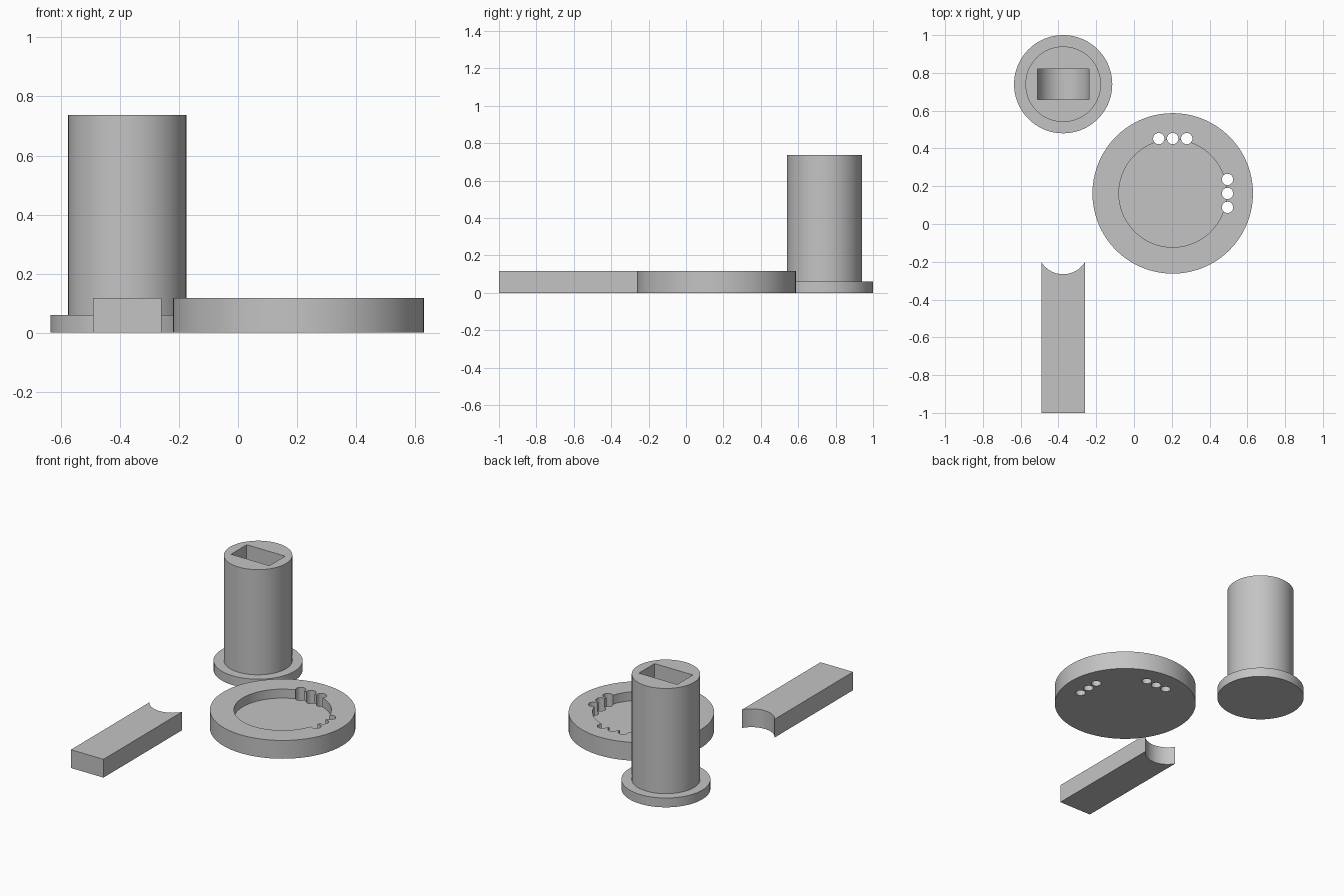
import bpy
import bmesh
from math import cos, sin, pi, asin

cube = bpy.data.objects.get("Cube")
if cube:
    bpy.data.objects.remove(cube, do_unlink=True)

gray = bpy.data.materials.new("light_gray")
gray.use_nodes = True
COLOR = (0.55, 0.55, 0.55, 1)
gray.diffuse_color = COLOR
gray.node_tree.nodes["Principled BSDF"].inputs["Base Color"].default_value = COLOR


def arc(cx, cy, r, a0, a1, n):
    """Points along an arc, ends included."""
    return [(cx + r * cos(a0 + (a1 - a0) * i / n),
             cy + r * sin(a0 + (a1 - a0) * i / n)) for i in range(n + 1)]


def circle(cx, cy, r, n=72):
    return arc(cx, cy, r, 0, 2 * pi, n)[:-1]


def prism(name, outline, low, high, upright=False):
    """Extrude an outline along z, or along y when upright."""
    bm = bmesh.new()
    place = (lambda p: (p[0], low, p[1])) if upright else (lambda p: (p[0], p[1], low))
    face = bm.faces.new([bm.verts.new(place(p)) for p in outline])
    new = bmesh.ops.extrude_face_region(bm, geom=[face])["geom"]
    move = (0, high - low, 0) if upright else (0, 0, high - low)
    bmesh.ops.translate(bm, vec=move,
                        verts=[v for v in new if isinstance(v, bmesh.types.BMVert)])
    return finish(name, bm)


def lathe(name, cx, cy, profile, n=72):
    """Stack rings of (radius, z) with closed ends."""
    bm = bmesh.new()
    rings = [[bm.verts.new((x, y, z)) for x, y in circle(cx, cy, r, n)]
             for r, z in profile]
    for a, b in zip(rings, rings[1:]):
        for i in range(n):
            j = (i + 1) % n
            bm.faces.new((a[i], a[j], b[j], b[i]))
    bm.faces.new(rings[0])
    bm.faces.new(rings[-1])
    return finish(name, bm)


def finish(name, bm):
    bmesh.ops.recalc_face_normals(bm, faces=bm.faces)
    mesh = bpy.data.meshes.new(name)
    bm.to_mesh(mesh)
    bm.free()
    mesh.materials.append(gray)
    obj = bpy.data.objects.new(name, mesh)
    bpy.context.collection.objects.link(obj)
    return obj


def activate(obj):
    bpy.ops.object.select_all(action="DESELECT")
    obj.select_set(True)
    bpy.context.view_layer.objects.active = obj


def cut(obj, cutter):
    mod = obj.modifiers.new("cut", "BOOLEAN")
    mod.operation, mod.solver, mod.object = "DIFFERENCE", "EXACT", cutter
    activate(obj)
    bpy.ops.object.modifier_apply(modifier=mod.name)
    bpy.data.objects.remove(cutter, do_unlink=True)


def smooth(obj):
    activate(obj)
    bpy.ops.object.shade_smooth_by_angle(angle=pi / 6)


# Flanged post with a deep, round-bottomed slot
PX, PY, SLOT_R, POST_TOP = -0.375, 0.74, 0.137, 0.738
post = lathe("flanged_post", PX, PY,
             [(0.26, 0), (0.26, 0.06), (0.2, 0.06), (0.2, POST_TOP)])
slot = arc(PX, 0.06 + SLOT_R, SLOT_R, pi, 2 * pi, 32)
slot += [(PX + SLOT_R, POST_TOP + 0.1), (PX - SLOT_R, POST_TOP + 0.1)]
cut(post, prism("slot_cutter", slot, PY - 0.08, PY + 0.08, upright=True))
smooth(post)

# Round dish with a shallow recess
DX, DY, HEIGHT = 0.205, 0.162, 0.118
dish = lathe("round_dish", DX, DY,
             [(0.425, 0), (0.425, HEIGHT), (0.285, HEIGHT), (0.285, 0.06)])
# Two rows of three through holes on the recess edge
for step in (-1, 0, 1):
    for hx, hy in ((step * 0.074, 0.29), (0.29, step * 0.074)):
        cut(dish, prism("hole_cutter", circle(DX + hx, DY + hy, 0.03, 32), -0.1, 0.3))
smooth(dish)

# Flat pusher bar with a hollowed end
half, back = 0.116, -0.2
spread = asin(half / 0.135)
end_y = back + 0.135 * cos(spread)
bar = arc(PX, end_y, 0.135, 1.5 * pi + spread, 1.5 * pi - spread, 24)
bar += [(PX - half, -1), (PX + half, -1)]
smooth(prism("pusher_bar", bar, 0, HEIGHT))
